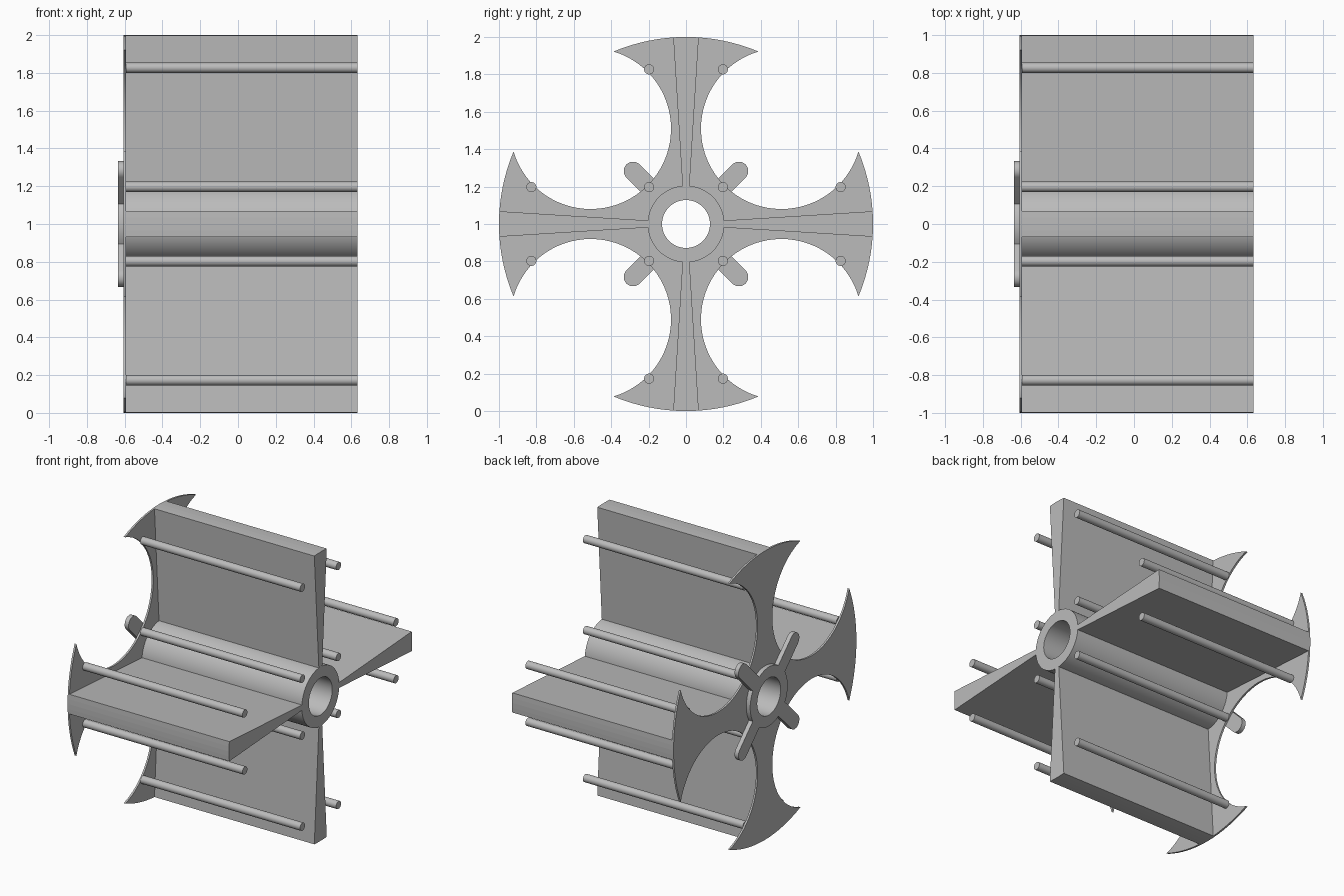
import bpy, bmesh
from math import sin, cos, pi, radians, asin, atan2, sqrt

if "Cube" in bpy.data.objects:
    bpy.data.objects.remove(bpy.data.objects["Cube"])

grey = bpy.data.materials.new("light grey")
grey.use_nodes = True
colour = (0.5, 0.5, 0.5, 1)
grey.diffuse_color = colour
grey.node_tree.nodes["Principled BSDF"].inputs["Base Color"].default_value = colour

BACK, PLATE_BACK, PLATE_FRONT, FRONT = -0.635, -0.605, -0.592, 0.632
HUB_R, BORE_R = 0.205, 0.128


def arc(cy, cz, r, start, end, n):
    """Points on an arc in the y-z plane, both ends included."""
    return [(cy + r * cos(start + (end - start) * i / n),
             cz + r * sin(start + (end - start) * i / n)) for i in range(n + 1)]


def circle(cy, cz, r, n):
    return arc(cy, cz, r, 0, 2 * pi, n)[:-1]


def turn(points, angle):
    c, s = cos(angle), sin(angle)
    return [(y * c - z * s, y * s + z * c) for y, z in points]


def prism(name, loops, x0, x1, smooth=True):
    """Extrude closed y-z loops (outline, then holes) along x."""
    bm = bmesh.new()
    for loop in loops:
        verts = [bm.verts.new((x0, y, z + 1)) for y, z in loop]
        for a, b in zip(verts, verts[1:] + verts[:1]):
            bm.edges.new((a, b))
    bmesh.ops.triangle_fill(bm, edges=bm.edges[:], use_beauty=True)
    ext = bmesh.ops.extrude_face_region(bm, geom=bm.faces[:], use_keep_orig=True)
    moved = [g for g in ext["geom"] if isinstance(g, bmesh.types.BMVert)]
    bmesh.ops.translate(bm, vec=(x1 - x0, 0, 0), verts=moved)
    bmesh.ops.recalc_face_normals(bm, faces=bm.faces[:])
    mesh = bpy.data.meshes.new(name)
    bm.to_mesh(mesh)
    bm.free()
    mesh.materials.append(grey)
    ob = bpy.data.objects.new(name, mesh)
    bpy.context.collection.objects.link(ob)
    if smooth:
        bpy.ops.object.select_all(action="DESELECT")
        ob.select_set(True)
        bpy.context.view_layer.objects.active = ob
        bpy.ops.object.shade_smooth_by_angle(angle=radians(30))
    return ob


bore = circle(0, 0, BORE_R, 64)

# Hub tube
prism("hub", [circle(0, 0, HUB_R, 64), bore], PLATE_FRONT, FRONT)

# End plate: a disc with four round bites taken out on the diagonals
BITE_C, BITE_R = 0.51, 0.43
tip_sum = (1 + 2 * BITE_C ** 2 - BITE_R ** 2) / (2 * BITE_C)
tip_y = (tip_sum + sqrt(2 - tip_sum ** 2)) / 2
tip_z = tip_sum - tip_y
tip_angle = atan2(tip_z, tip_y)
bite_start = atan2(tip_z - BITE_C, tip_y - BITE_C)
quarter = arc(0, 0, 1, -tip_angle, tip_angle, 16)[:-1]
quarter += arc(BITE_C, BITE_C, BITE_R, bite_start, -1.5 * pi - bite_start, 48)[:-1]
outline = [p for k in range(4) for p in turn(quarter, k * pi / 2)]
prism("end_plate", [outline, bore], PLATE_BACK, PLATE_FRONT)

# Back ring with four rounded lugs
LUG_R, LUG_C = 0.05, 0.283 * sqrt(2)
join = asin(LUG_R / HUB_R)
lug = arc(LUG_C, 0, LUG_R, -pi / 2, pi / 2, 14)
lug += arc(0, 0, HUB_R, join, pi / 2 - join, 12)
ring = [p for k in range(4) for p in turn(lug, pi / 4 + k * pi / 2)]
prism("back_ring", [ring, bore], BACK, PLATE_BACK)

# Four tapered blades
half = asin(0.068)
blade = arc(0, 0, 1, -half, half, 4) + [(0.195, 0.018), (0.195, -0.018)]
for k, side in enumerate(("left", "top", "right", "bottom")):
    ob = prism("blade_" + ("back", "top", "front", "bottom")[k],
               [turn(blade, k * pi / 2)], PLATE_FRONT, FRONT, False)

# Long rods: two by each blade tip and one in each inner corner
for k in range(4):
    for label, y, z in (("inner", 0.197, 0.197), ("outer_a", 0.827, 0.197),
                        ("outer_b", 0.827, -0.197)):
        (cy, cz), = turn([(y, z)], k * pi / 2)
        prism(f"rod_{label}_{k + 1}", [circle(cy, cz, 0.027, 24)], PLATE_FRONT, FRONT)
